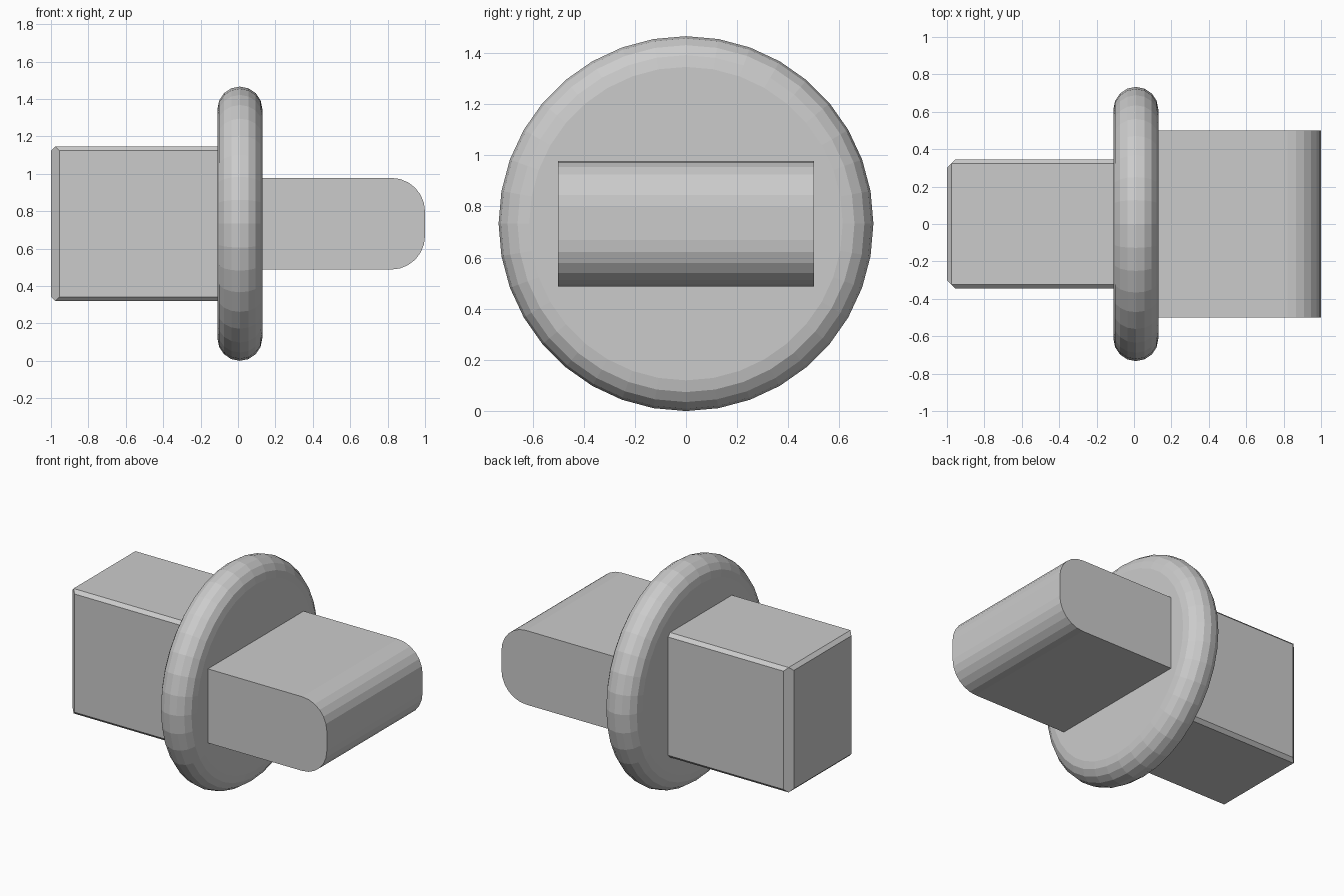
import bpy, bmesh
from math import sin, cos, pi, radians
from mathutils import Matrix

if "Cube" in bpy.data.objects:
    bpy.data.objects.remove(bpy.data.objects["Cube"])

CZ = 0.733  # height of the shared axis


def finish(bm, name):
    bmesh.ops.recalc_face_normals(bm, faces=bm.faces)
    mesh = bpy.data.meshes.new(name)
    bm.to_mesh(mesh)
    bm.free()
    obj = bpy.data.objects.new(name, mesh)
    bpy.context.collection.objects.link(obj)
    return obj


# Round flange: half-round rim profile swept about the x axis, flat caps
bm = bmesh.new()
sides, steps, rim = 36, 8, 0.12
rings = []
for i in range(steps + 1):
    a = pi * i / steps
    x, r = 0.01 - rim * cos(a), 0.613 + rim * sin(a)
    rings.append([bm.verts.new((x, r * sin(2 * pi * k / sides),
                                CZ + r * cos(2 * pi * k / sides)))
                  for k in range(sides)])
for a, b in zip(rings, rings[1:]):
    for k in range(sides):
        n = (k + 1) % sides
        bm.faces.new((a[k], a[n], b[n], b[k]))
bm.faces.new(rings[0])
bm.faces.new(rings[-1])
finish(bm, "flange")

# Chamfered block: hull of the chamfer corners, mirrored over y and z
bm = bmesh.new()
hy, hz = 0.345, 0.413
corner = [(-1.0, hy - 0.045, hz - 0.022), (-0.955, hy, hz - 0.022),
          (-0.977, hy - 0.022, hz),
          (0.0, hy, hz - 0.022), (0.0, hy - 0.022, hz)]
for sy in (-1, 1):
    for sz in (-1, 1):
        for x, y, z in corner:
            bm.verts.new((x, sy * y, CZ + sz * z))
bmesh.ops.convex_hull(bm, input=bm.verts)
bmesh.ops.dissolve_limit(bm, angle_limit=radians(1), verts=bm.verts, edges=bm.edges)
finish(bm, "block")

# Flat tongue: box with its two outer edges rounded
bm = bmesh.new()
bmesh.ops.create_cube(bm, size=1, matrix=Matrix.Translation((0.5, 0, CZ))
                      @ Matrix.Diagonal((1.0, 1.0, 0.49, 1.0)))
tip = [e for e in bm.edges
       if all(v.co.x > 0.9 for v in e.verts)
       and abs(e.verts[0].co.z - e.verts[1].co.z) < 0.01]
bmesh.ops.bevel(bm, geom=tip, offset=0.18, offset_type='OFFSET',
                segments=6, profile=0.5, affect='EDGES')
finish(bm, "tongue")
